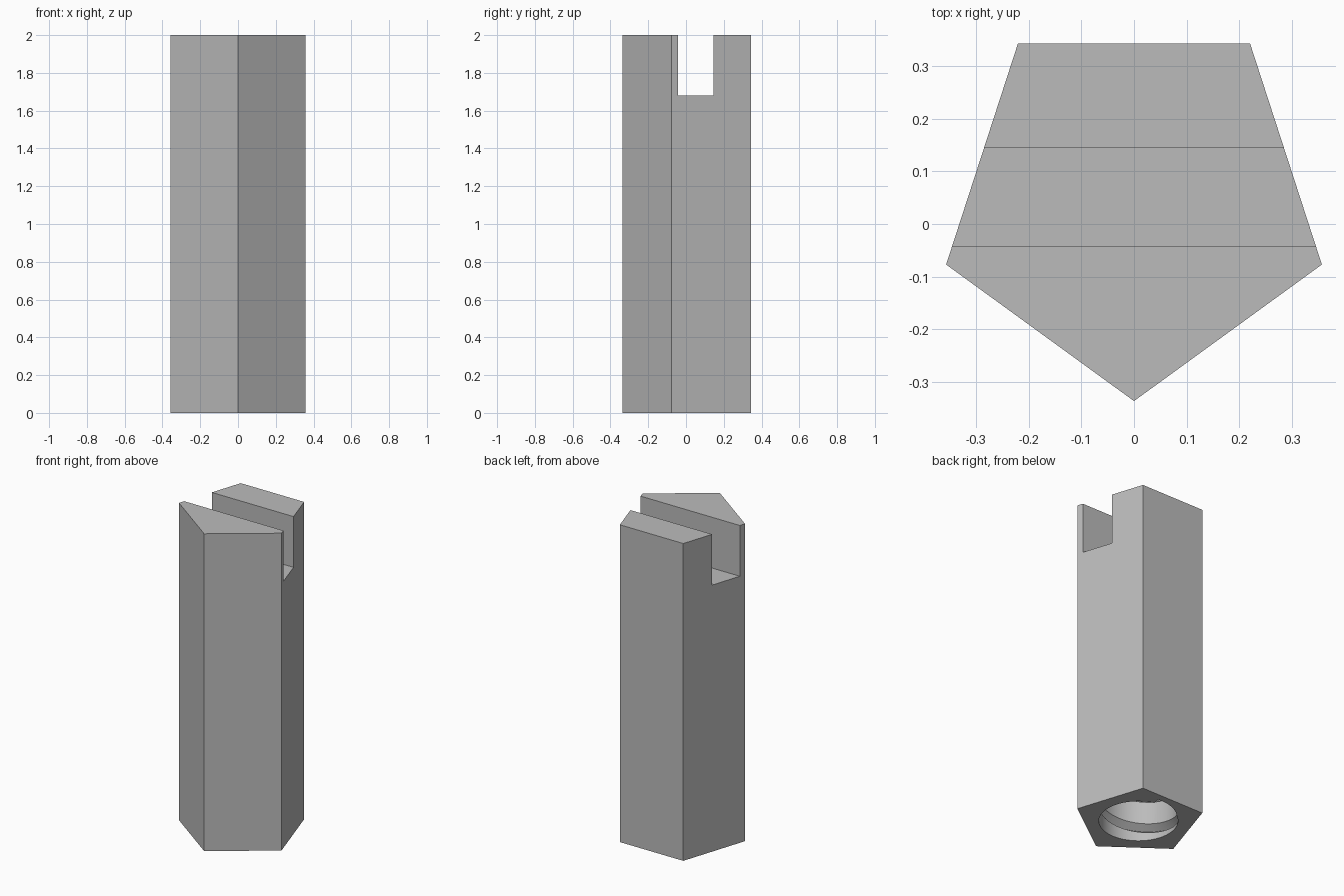
import bpy, bmesh
from math import sin, cos, pi, radians

cube = bpy.data.objects.get("Cube")
if cube:
    bpy.data.objects.remove(cube, do_unlink=True)

AXIS_Y = 0.039
RADIUS = 0.376
HEIGHT = 2.0
BORE_RADIUS = 0.226
BORE_DEPTH = 1.0
PITCH = 0.2

grey = bpy.data.materials.new("plain grey")
GREY = (0.5, 0.5, 0.5, 1)
grey.use_nodes = True
grey.diffuse_color = GREY
grey.node_tree.nodes["Principled BSDF"].inputs["Base Color"].default_value = GREY


def make_object(name, bm):
    bmesh.ops.recalc_face_normals(bm, faces=bm.faces)
    mesh = bpy.data.meshes.new(name)
    bm.to_mesh(mesh)
    bm.free()
    mesh.materials.append(grey)
    obj = bpy.data.objects.new(name, mesh)
    bpy.context.collection.objects.link(obj)
    return obj


def prism(name, sides, radius, z0, z1, start=-pi / 2):
    """Upright regular prism around the body axis."""
    bm = bmesh.new()
    angles = [start + 2 * pi * i / sides for i in range(sides)]
    base = bm.faces.new([bm.verts.new((radius * cos(a), AXIS_Y + radius * sin(a), z0))
                         for a in angles])
    top = bmesh.ops.extrude_face_region(bm, geom=[base])["geom"]
    bmesh.ops.translate(bm, vec=(0, 0, z1 - z0),
                        verts=[v for v in top if isinstance(v, bmesh.types.BMVert)])
    return make_object(name, bm)


def box(name, low, high):
    bm = bmesh.new()
    bmesh.ops.create_cube(bm, size=1)
    for v in bm.verts:
        v.co = [a if c < 0 else b for c, a, b in zip(v.co, low, high)]
    return make_object(name, bm)


def thread(name, turns, steps=48):
    """Right-handed helical groove with a V section."""
    bm = bmesh.new()
    section = [(BORE_RADIUS - 0.02, -0.042), (BORE_RADIUS + 0.045, 0),
               (BORE_RADIUS - 0.02, 0.042)]
    rings = []
    for i in range(int(turns * steps) + 1):
        a = radians(74) + 2 * pi * i / steps
        rings.append([bm.verts.new((r * cos(a), AXIS_Y + r * sin(a), z + PITCH * i / steps))
                      for r, z in section])
    for lower, upper in zip(rings, rings[1:]):
        for j in range(3):
            k = (j + 1) % 3
            bm.faces.new((lower[j], lower[k], upper[k], upper[j]))
    bm.faces.new(rings[0])
    bm.faces.new(rings[-1])
    return make_object(name, bm)


def cut(target, cutter):
    cutter.hide_render = True
    cutter.hide_viewport = True
    mod = target.modifiers.new(cutter.name, 'BOOLEAN')
    mod.operation = 'DIFFERENCE'
    mod.solver = 'EXACT'
    mod.object = cutter


# Five-sided body with a slot across the top and a blind threaded bore below
body = prism("pentagonal_body", 5, RADIUS, 0, HEIGHT)
cutters = [
    box("slot_cutter", (-1, -0.042, 1.68), (1, 0.146, 2.2)),
    prism("bore_cutter", 96, BORE_RADIUS, -0.2, BORE_DEPTH),
    thread("thread_cutter", 4.5),
]
for c in cutters:
    cut(body, c)

# Apply the cuts, then remove the helpers
bpy.context.view_layer.update()
result = bpy.data.meshes.new_from_object(
    body.evaluated_get(bpy.context.evaluated_depsgraph_get()))
body.modifiers.clear()
body.data = result
for c in cutters:
    bpy.data.objects.remove(c, do_unlink=True)

bpy.context.view_layer.objects.active = body
body.select_set(True)
bpy.ops.object.shade_smooth_by_angle(angle=radians(25))
